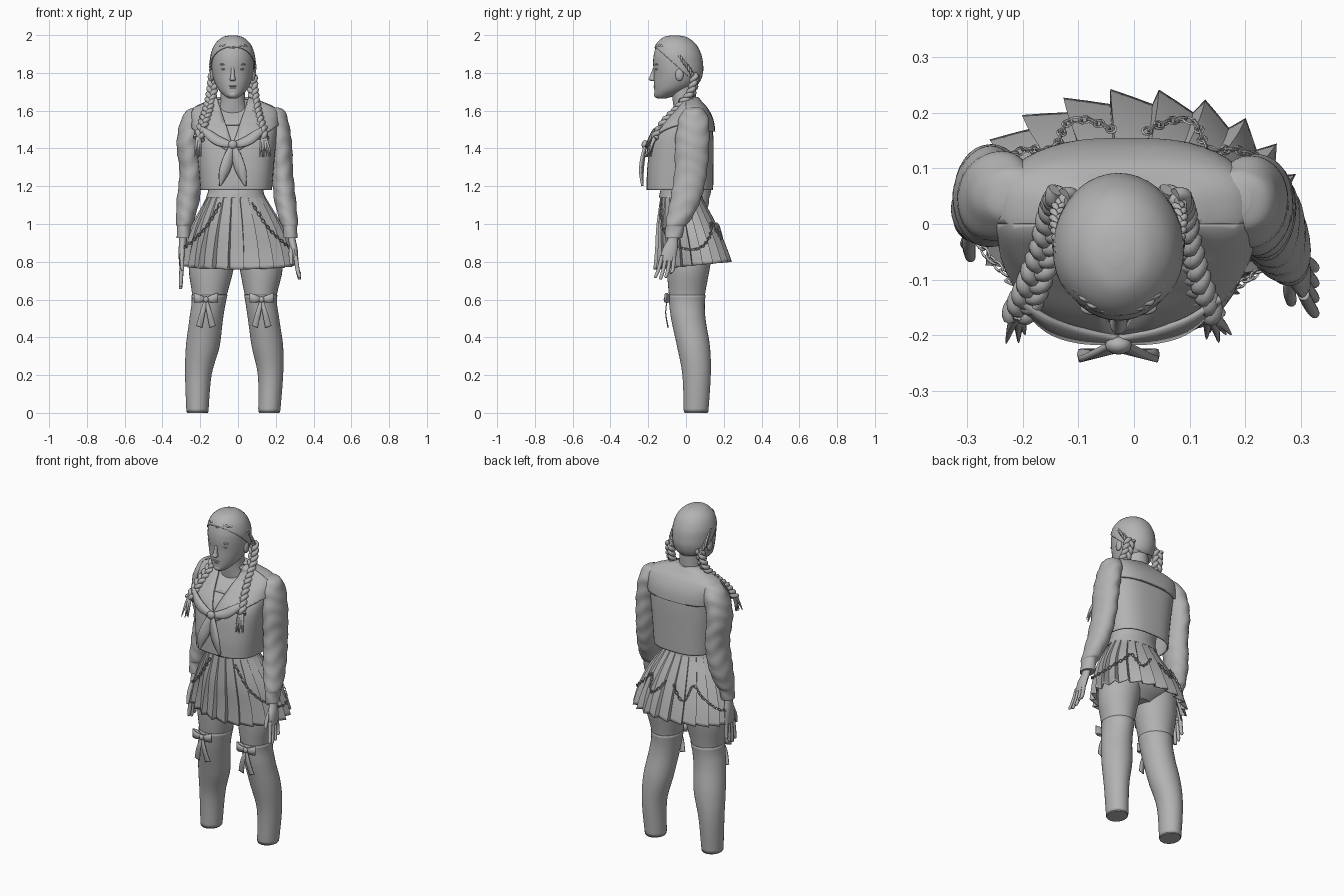
import bpy, bmesh, math, random
from math import sin, cos, pi, radians
from mathutils import Vector

random.seed(3)
if "Cube" in bpy.data.objects:
    bpy.data.objects.remove(bpy.data.objects["Cube"])

GREY = (0.45, 0.45, 0.45, 1)
mat = bpy.data.materials.new("plain grey")
mat.use_nodes = True
mat.diffuse_color = GREY
mat.node_tree.nodes["Principled BSDF"].inputs["Base Color"].default_value = GREY
HX = -0.028  # centre line of head and neckline


def finish(name, bm, sharp=40, thick=0):
    bmesh.ops.recalc_face_normals(bm, faces=bm.faces)
    me = bpy.data.meshes.new(name)
    bm.to_mesh(me)
    bm.free()
    me.shade_smooth()
    me.set_sharp_from_angle(angle=radians(sharp))
    me.materials.append(mat)
    ob = bpy.data.objects.new(name, me)
    bpy.context.collection.objects.link(ob)
    if thick:
        mod = ob.modifiers.new("thickness", 'SOLIDIFY')
        mod.thickness, mod.offset = thick, -1
    return ob


def spline(pts, steps=6):
    """Smooth curve through points of any dimension."""
    out = []
    for i in range(len(pts) - 1):
        quad = (pts[max(i - 1, 0)], pts[i], pts[i + 1], pts[min(i + 2, len(pts) - 1)])
        for k in range(steps):
            t = k / steps
            out.append(tuple(b + 0.5 * t * (c - a + t * (2*a - 5*b + 4*c - d + t * (3*(b - c) + d - a)))
                             for a, b, c, d in zip(*quad)))
    return out + [tuple(pts[-1])]


def skin(bm, rows, closed=True):
    grid = [[bm.verts.new(p) for p in row] for row in rows]
    n = len(grid[0])
    for a, b in zip(grid, grid[1:]):
        for j in range(n if closed else n - 1):
            k = (j + 1) % n
            bm.faces.new((a[j], a[k], b[k], b[j]))
    return grid


def loft(name, rings, n=32, power=2, steps=6, fold=0, open_end=False):
    """Stack of level ovals given as (x, y, z, half width, half depth)."""
    rows = []
    for x, y, z, rx, ry in spline(rings, steps):
        row = []
        for j in range(n):
            a = 2 * pi * j / n
            c, s = cos(a), sin(a)
            w = 1 + fold * sin(z * 75 + 2 * sin(a * 2 + z * 9))
            row.append((x + rx * w * math.copysign(abs(c) ** (2 / power), c),
                        y + ry * w * math.copysign(abs(s) ** (2 / power), s), z))
        rows.append(row)
    bm = bmesh.new()
    grid = skin(bm, rows)
    bm.faces.new(grid[-1])
    if not open_end:
        bm.faces.new(grid[0])
    return finish(name, bm)


def shell(name, source, offset, planes):
    """Raised layer over a part, trimmed by planes (point, discarded side)."""
    bm = bmesh.new()
    bm.from_mesh(source.data)
    bm.normal_update()
    moves = [(v, v.normal * offset) for v in bm.verts]
    for v, d in moves:
        v.co += d
    for co, no in planes:
        bmesh.ops.bisect_plane(bm, geom=bm.verts[:] + bm.edges[:] + bm.faces[:],
                               plane_co=co, plane_no=no, clear_outer=True)
    return finish(name, bm, 40, offset)


def ball(name, loc, scale):
    bm = bmesh.new()
    bmesh.ops.create_uvsphere(bm, u_segments=16, v_segments=10, radius=1)
    bmesh.ops.scale(bm, vec=scale, verts=bm.verts)
    bmesh.ops.translate(bm, vec=loc, verts=bm.verts)
    return finish(name, bm, 80)


def strand(name, pts, r, taper=False):
    cu = bpy.data.curves.new(name, 'CURVE')
    cu.dimensions, cu.bevel_depth, cu.bevel_resolution = '3D', r, 2
    cu.use_fill_caps = True
    sp = cu.splines.new('POLY')
    sp.points.add(len(pts) - 1)
    for i, p in enumerate(pts):
        sp.points[i].co = (*p, 1)
        sp.points[i].radius = 1 - 0.9 * i / (len(pts) - 1) if taper else 1
    sp.use_smooth = True
    cu.materials.append(mat)
    bpy.context.collection.objects.link(bpy.data.objects.new(name, cu))


def braid(name, pts, r, pitch):
    path = [Vector(p) for p in spline(pts, 24)]
    for k in range(3):
        run, line = 0, []
        for i, p in enumerate(path):
            d = path[min(i + 1, len(path) - 1)] - path[max(i - 1, 0)]
            run += d.length / 2
            side = d.cross(Vector((0.3, 1, 0.2))).normalized()
            ph = 2 * pi * (run / pitch + k / 3)
            line.append(p + side * r * sin(ph) + side.cross(d).normalized() * r * 0.5 * sin(2 * ph))
        strand(f"{name}_strand", line, r * 0.75)


def ribbon(name, pts, side, thick=0.007):
    """Cloth strip along points given as (x, y, z, half width)."""
    side = Vector(side)
    bm = bmesh.new()
    skin(bm, [[Vector(p[:3]) + side * p[3] * t for t in (-1, 0, 1)] for p in spline(pts)], False)
    return finish(name, bm, 60, thick)


# Head, hair cap and neck
head = loft("head", [(HX, -.128, 1.665, .022, .025), (HX, -.112, 1.68, .045, .054), (HX, -.08, 1.71, .075, .088),
                     (HX, -.053, 1.75, .096, .117), (HX, -.043, 1.8, .109, .127), (HX, -.045, 1.85, .112, .129),
                     (HX, -.048, 1.9, .109, .122), (HX, -.053, 1.95, .089, .1), (HX, -.057, 1.983, .052, .06),
                     (HX, -.06, 1.993, .012, .014)], 40)
shell("hair_cap", head, .006, [((0, -.16, 1.935), (0, -.9, -1)), ((0, 0, 1.7), (0, 0, -1))])
loft("neck", [(HX, 0, 1.58, .085, .06), (HX, -.008, 1.65, .066, .062), (HX, -.012, 1.72, .064, .066),
              (HX, -.01, 1.77, .064, .066)])

# Face
loft("nose", [(HX, -.17, 1.756, .008, .01), (HX, -.178, 1.765, .016, .02), (HX, -.174, 1.785, .011, .016),
              (HX, -.166, 1.825, .008, .009)], 16)
ball("upper_lip", (HX, -.164, 1.73), (.024, .009, .005))
ball("lower_lip", (HX, -.162, 1.721), (.02, .009, .006))
ball("chin", (HX, -.152, 1.685), (.026, .018, .018))
for s, tag in ((1, "left"), (-1, "right")):
    ball(tag + "_eye", (HX + s * .043, -.153, 1.82), (.017, .01, .006))
    ball(tag + "_brow", (HX + s * .043, -.151, 1.845), (.026, .013, .006))
    ball(tag + "_ear", (HX + s * .108, -.035, 1.79), (.012, .022, .033))
    # Hairline braid and hanging braid with loose tuft
    braid(tag + "_hairline_braid", [(HX, -.156, 1.928), (HX + s * .055, -.135, 1.94), (HX + s * .097, -.06, 1.915),
                                    (HX + s * .112, .01, 1.83), (HX + s * .1, .045, 1.77)], .008, .06)
    bx, tx = HX + s * .1, (.135 if s > 0 else -.208)
    braid(tag + "_hanging_braid", [(bx, .05, 1.79), (bx * .85 + tx * .15, .025, 1.69), (bx * .6 + tx * .4, -.048, 1.6),
                                   (bx * .3 + tx * .7, -.115, 1.53), (tx, -.165, 1.45)], .0185, .1)
    for k in range(8):
        dx, dy = random.uniform(-.03, .03) + s * .01, random.uniform(-.025, .01)
        strand(tag + "_braid_tuft", spline([(tx, -.16, 1.47), (tx + dx * .6, -.178 + dy * .3, 1.42),
                                            (tx + dx, -.19 + dy, 1.355)]), .014, True)

# Blouse body and midriff
blouse = loft("blouse", [(-.01, -.032, 1.18, .19, .176), (-.01, -.03, 1.3, .2, .175), (-.012, -.018, 1.45, .215, .163),
                         (-.015, .012, 1.54, .222, .124), (-.018, .03, 1.6, .215, .08), (-.02, .025, 1.635, .15, .055),
                         (-.025, .01, 1.66, .08, .05)], 48, 2.8, 8, open_end=True)
blouse.modifiers.new("hem thickness", 'SOLIDIFY').thickness = .008
loft("hips", [(-.005, .02, .79, .1, .07), (-.005, .025, .87, .21, .14), (-.005, .01, 1, .2, .135),
              (-.005, -.02, 1.1, .15, .105), (-.01, -.025, 1.2, .14, .105), (-.01, -.02, 1.4, .17, .13)])

# Sailor collar
shell("collar_back", blouse, .012, [((0, 0, 0), (0, -1, 0)), ((0, 0, 1.49), (0, 0, -1))])
for s, tag in ((1, "left"), (-1, "right")):
    shell(tag + "_collar_front", blouse, .012, [((0, 0, 0), (0, 1, 0)), ((HX, 0, 1.42), (-s * .22, 0, .075)),
                                                ((HX, 0, 1.37), (s * .15, 0, -.24))])
    # Neck scarf: wing and hanging tail
    ribbon(tag + "_scarf_wing", [(HX, -.213, 1.42, .012), (HX + s * .07, -.205, 1.44, .026),
                                 (HX + s * .13, -.184, 1.475, .028), (HX + s * .185, -.14, 1.515, .008)],
           (0, .4, 1), .01)
    ribbon(tag + "_scarf_tail", [(HX, -.217, 1.43, .008), (HX + s * .02, -.233, 1.36, .026),
                                 (HX + s * .042, -.242, 1.28, .028), (HX + s * .066, -.236, 1.2, .003)],
           (1, -.25 * s, 0), .012)
ball("scarf_knot", (HX, -.218, 1.42), (.024, .017, .024))
shell("neckline_trim", blouse, .005, [((0, 0, 0), (0, 1, 0)), ((0, 0, 1.535), (0, 0, 1)), ((0, 0, 1.525), (0, 0, -1)),
                                      ((HX + .05, 0, 0), (1, 0, 0)), ((HX - .05, 0, 0), (-1, 0, 0))])


# Sleeves and hands
def hand(tag, x, y, z, dx, dy, length):
    """Palm, four fingers and thumb hanging from the wrist."""
    k = z - length * .5
    loft(tag + "_palm", [(x, y, z + .04, .022, .028), (x, y, z, .02, .027), (x + dx * .3, y + dy * .3, z - length * .25, .019, .04),
                         (x + dx * .5, y + dy * .5, k, .014, .04), (x + dx * .52, y + dy * .52, k - .012, .008, .034)], 16)
    for i in range(4):
        off = (i - 1.5) * .021
        tip = length * (.96, 1, .96, .86)[i]
        loft(tag + "_finger", [(x + dx * .5, y + dy * .5 + off, k + .02, .011, .011),
                               (x + dx * .75, y + dy * .75 + off * 1.2, z - length * .75, .011, .0105),
                               (x + dx, y + dy + off * 1.3, z - tip + .008, .009, .009),
                               (x + dx, y + dy + off * 1.3, z - tip, .003, .003)], 10, steps=3)
    loft(tag + "_thumb", [(x, y - .015, z - .03, .013, .016), (x - .005, y - .05, z - length * .38, .012, .013),
                          (x - .002, y - .07, z - length * .6, .009, .009),
                          (x - .002, y - .072, z - length * .63, .003, .003)], 10, steps=3)


loft("right_sleeve", [(-.2, .05, 1.618, .03, .03), (-.215, .05, 1.6, .055, .055), (-.24, .05, 1.54, .066, .08),
                      (-.262, .05, 1.42, .063, .09), (-.25, .055, 1.27, .06, .084), (-.265, .045, 1.12, .06, .077),
                      (-.282, .025, 1.01, .046, .06), (-.286, .018, .985, .038, .048),
                      (-.288, .01, .925, .036, .044)][::-1], 32, 2, 8, .03)
loft("left_sleeve", [(.18, .045, 1.618, .03, .03), (.19, .042, 1.6, .055, .058), (.208, .04, 1.54, .06, .082),
                     (.226, .032, 1.42, .06, .09), (.235, .025, 1.27, .057, .086), (.25, -.005, 1.12, .057, .08),
                     (.27, -.045, 1.01, .047, .062), (.275, -.058, .985, .039, .05),
                     (.278, -.066, .925, .037, .046)][::-1], 32, 2, 8, .03)
hand("right_hand", -.292, .01, .92, -.012, -.005, .265)
hand("left_hand", .285, -.07, .92, .04, -.05, .215)

# Legs with stockings and knee bows
right_leg = [(-.215, .053, 0, .055, .062), (-.21, .056, .2, .067, .072), (-.187, .04, .35, .086, .084),
             (-.168, .012, .5, .086, .088), (-.152, .005, .61, .09, .094), (-.142, .012, .76, .118, .113),
             (-.125, .025, .9, .12, .125)]
left_leg = [(.165, .053, 0, .055, .062), (.172, .056, .2, .064, .072), (.156, .04, .35, .08, .084),
            (.135, .012, .5, .08, .088), (.121, .005, .61, .083, .094), (.123, .012, .76, .113, .113),
            (.11, .025, .9, .118, .125)]
for tag, rings, x in (("right", right_leg, -.17), ("left", left_leg, .125)):
    leg = loft(tag + "_leg", rings, 36)
    shell(tag + "_stocking", leg, .003, [((0, 0, .625), (0, 0, 1)), ((0, 0, .004), (0, 0, -1))])
    y = -.102
    ball(tag + "_bow_knot", (x, y - .004, .6), (.014, .012, .016))
    for s in (1, -1):
        ribbon(tag + "_bow_loop", [(x, y, .6, .01), (x + s * .035, y - .012, .605, .021), (x + s * .064, y, .61, .025),
                                   (x + s * .035, y + .014, .605, .021), (x, y, .6, .01)], (0, 0, 1), .005)
        ribbon(tag + "_bow_tail", [(x, y, .6, .007), (x + s * .018, y - .008, .53, .013),
                                   (x + s * .036, y + .004, .455, .016)], (1, 0, s * .35), .005)

# Pleated skirt
PROFILE = spline([(0, -.012, -.028, 1.185, .138, .1), (0, -.01, -.025, 1.14, .155, .11), (.4, -.006, 0, 1.0, .228, .152),
                  (.8, -.005, .022, .88, .268, .176), (1, -.005, .035, .78, .286, .195)], 4)


def skirt_point(a, row, lift=0.0):
    flare, x, y, z, rx, ry = row
    f = 1 + lift
    return (x + rx * f * cos(a), y + ry * f * sin(a), z + .02 * flare * sin(a))


bm = bmesh.new()
PLEATS = 22
rows = []
for row in PROFILE:
    line = []
    for i in range(PLEATS):
        for step, lift in ((0, -.05), (.5, .0), (.93, .06)):
            line.append(skirt_point(2 * pi * (i + step) / PLEATS, row, lift * (.25 + row[0])))
    rows.append(line)
skin(bm, rows)
finish("pleated_skirt", bm, 25, .005)
loft("waistband", [(-.012, -.028, 1.14, .158, .115), (-.012, -.028, 1.16, .15, .112), (-.012, -.028, 1.185, .145, .106)])

# Chains draped over the skirt, as (angle, row along the skirt)
for side, tag in ((1, "left"), (-1, "right")):
    drape = [(-62, 5), (-45, 9), (-15, 12), (15, 12.4), (42, 10), (56, 8), (68, 11), (85, 8)]
    bm = bmesh.new()
    last = None
    for a, r in spline(drape, 40):
        i = min(int(r), len(PROFILE) - 2)
        row = [p + (q - p) * (r - i) for p, q in zip(PROFILE[i], PROFILE[i + 1])]
        ang = radians(a) if side > 0 else pi - radians(a)
        p = Vector(skirt_point(ang, row, .075))
        if last is None:
            last, flip = p, False
        elif (p - last).length > .017:
            d = (p - last).normalized()
            out = Vector((cos(ang), sin(ang), 0))
            u = d.cross(out).normalized()
            w = (u + d.cross(u) * (1 if flip else -1)).normalized()
            n = d.cross(w)
            mid = (p + last) / 2
            link = []
            for k in range(12):
                t = 2 * pi * k / 12
                c = d * .012 * cos(t) + w * .007 * sin(t)
                e = (d * cos(t) + w * sin(t)) * .0028
                link.append([mid + c + e * cos(m * pi / 2) + n * .0028 * sin(m * pi / 2) for m in range(4)])
            skin(bm, link + link[:1])
            last, flip = p, not flip
    bmesh.ops.remove_doubles(bm, verts=bm.verts, dist=1e-5)
    finish(tag + "_skirt_chain", bm, 80)
